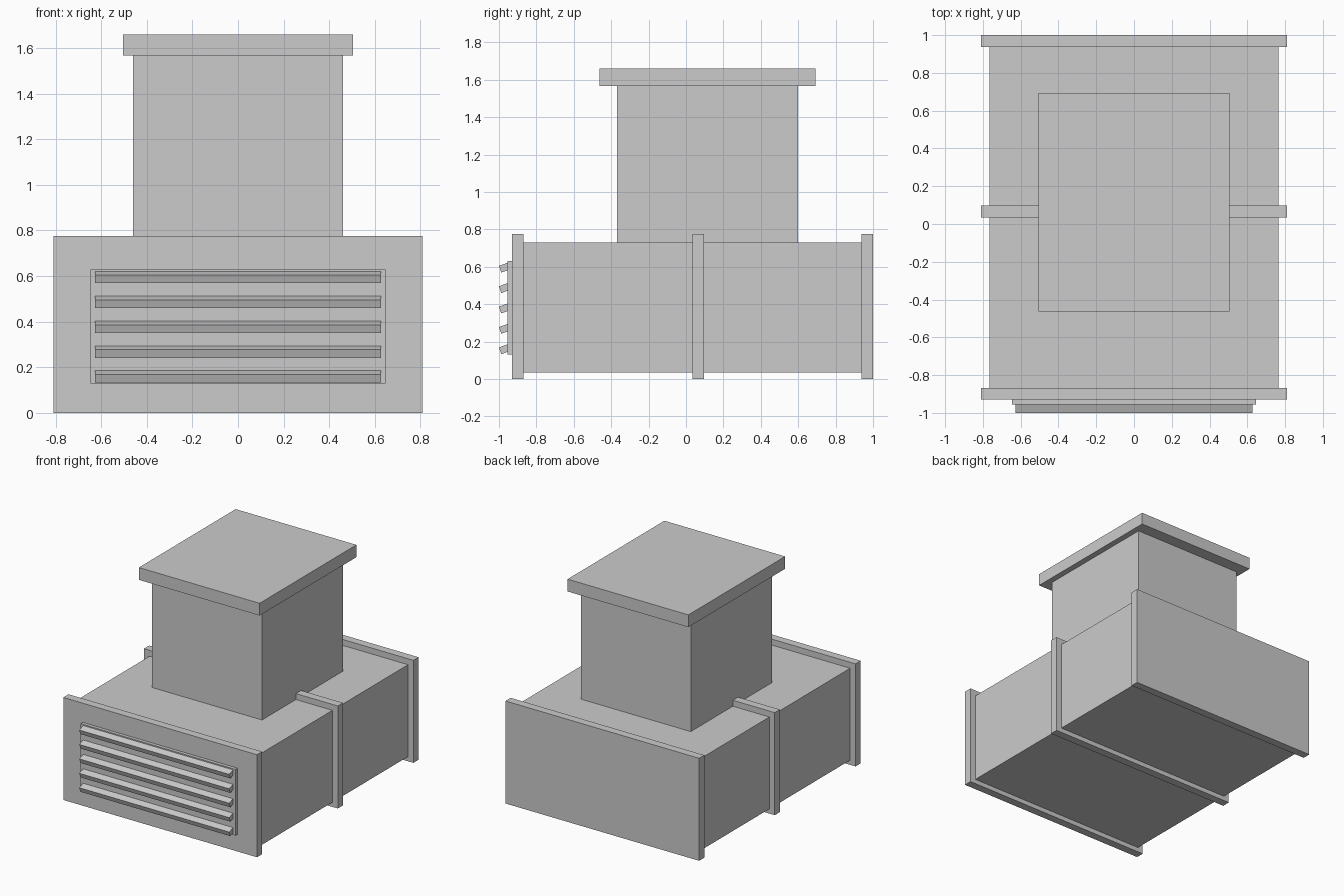
import bpy
from math import radians

cube = bpy.data.objects.get("Cube")
if cube:
    bpy.data.objects.remove(cube, do_unlink=True)

# Single sheet-metal colour
metal = bpy.data.materials.new("light grey metal")
metal.use_nodes = True
grey = (0.6, 0.6, 0.6, 1)
metal.diffuse_color = grey
metal.node_tree.nodes["Principled BSDF"].inputs["Base Color"].default_value = grey


def box(name, half_x, y, z):
    """Box symmetric in x, spanning the given y and z ranges."""
    bpy.ops.mesh.primitive_cube_add(size=1, location=(0, sum(y) / 2, sum(z) / 2))
    obj = bpy.context.object
    obj.name = name
    obj.scale = (2 * half_x, y[1] - y[0], z[1] - z[0])
    bpy.ops.object.transform_apply(location=False, rotation=False, scale=True)
    obj.data.materials.append(metal)
    return obj


# Horizontal duct and its three flanges
box("duct", 0.765, (-0.9, 0.97), (0.035, 0.73))
for name, y in (("front_flange", -0.93), ("middle_flange", 0.035), ("back_flange", 0.938)):
    box(name, 0.81, (y, y + 0.062), (0, 0.775))

# Vertical riser with its cap
box("riser", 0.46, (-0.37, 0.6), (0.7, 1.57))
box("riser_cap", 0.505, (-0.463, 0.693), (1.567, 1.66))

# Front grille: backing plate and tilted slats
box("grille_plate", 0.647, (-0.955, -0.92), (0.13, 0.63))
for i in range(5):
    z = 0.16 + i * 0.109
    slat = box(f"grille_slat_{i + 1}", 0.627, (-1.0, -0.945), (z - 0.019, z + 0.019))
    slat.location.y = -0.968
    slat.rotation_euler.x = radians(20)
